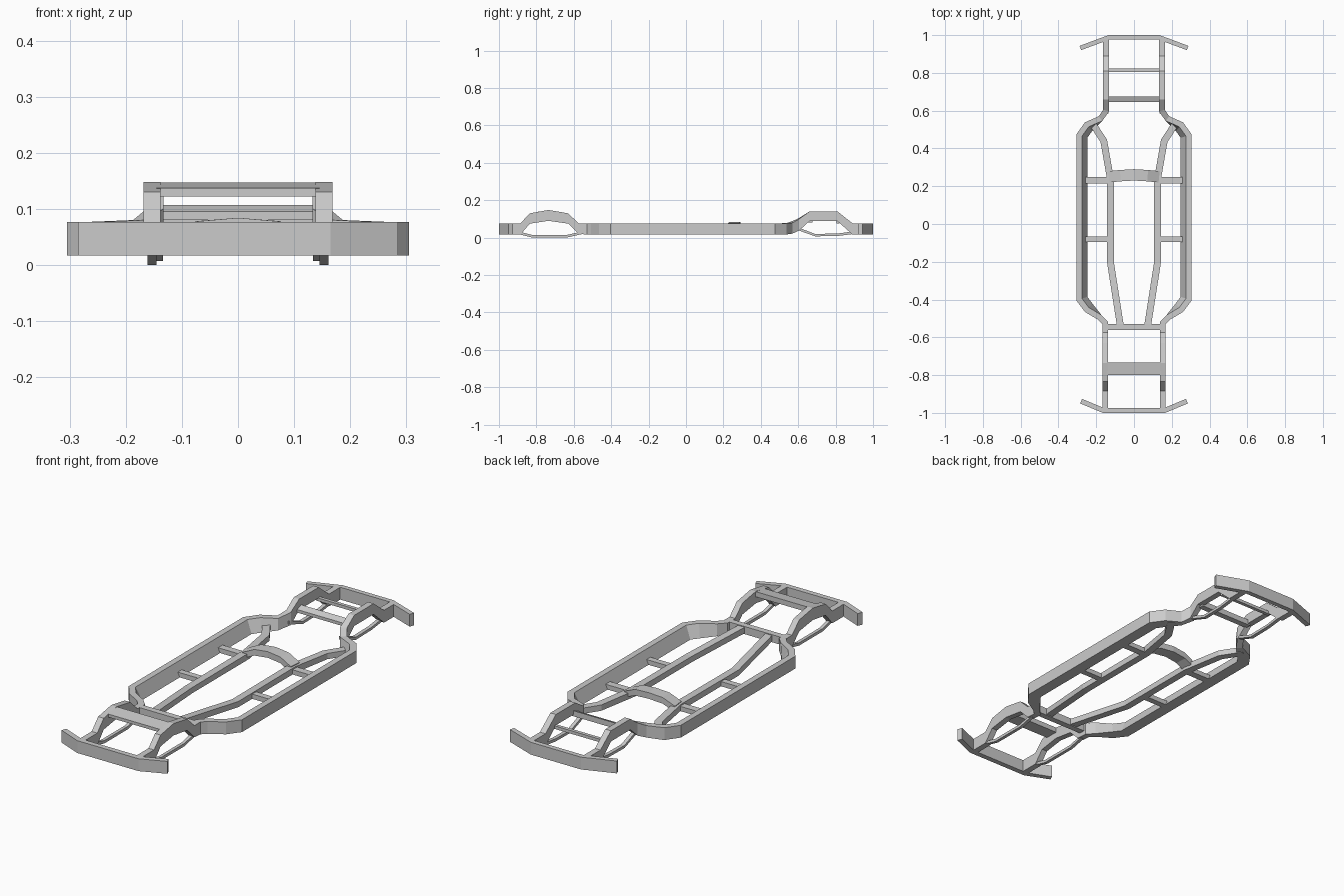
import bpy, bmesh
from mathutils import Vector

if "Cube" in bpy.data.objects:
    bpy.data.objects.remove(bpy.data.objects["Cube"])


def loft(name, stations, width, offset=0.0, flare=0.0, mirror=False):
    """Four-sided beam through (x, y, z_bottom, z_top) stations.
    offset 0 = path is the right-hand edge, 0.5 = path is the centre line.
    flare widens the underside where the beam is far from the centre."""
    bm = bmesh.new()
    pts = [Vector(s[:2]) for s in stations]
    rings = []
    for i, (x, y, zb, zt) in enumerate(stations):
        a = (pts[i] - pts[max(i - 1, 0)]).normalized()
        b = (pts[min(i + 1, len(pts) - 1)] - pts[i]).normalized()
        t = (a + b).normalized()
        n = Vector((-t.y, t.x))
        k = max(t.dot(a if a.length else b), 0.7)
        w = width / k
        wb = w + (flare / k if abs(x) > 0.2 else 0)
        out = pts[i] - n * w * offset
        top, bot = out + n * w, out + n * wb
        rings.append([bm.verts.new(c) for c in (
            (out.x, out.y, zb), (out.x, out.y, zt),
            (top.x, top.y, zt), (bot.x, bot.y, zb))])
    for r, s in zip(rings, rings[1:]):
        for j in range(4):
            k = (j + 1) % 4
            bm.faces.new((r[j], r[k], s[k], s[j]))
    bm.faces.new(rings[0])
    bm.faces.new(rings[-1][::-1])
    bmesh.ops.recalc_face_normals(bm, faces=bm.faces)
    me = bpy.data.meshes.new(name)
    bm.to_mesh(me)
    bm.free()
    ob = bpy.data.objects.new(name, me)
    bpy.context.collection.objects.link(ob)
    if mirror:
        ob.modifiers.new("Mirror", 'MIRROR')
    return ob


def bar(name, x0, x1, y0, y1, zb, zt, slope=0.0, mirror=False):
    """Straight cross bar; slope raises the top of its rear edge."""
    ob = loft(name, [(x0, y0, zb, zt), (x1, y0, zb, zt)], y1 - y0, mirror=mirror)
    for v in ob.data.vertices:
        if v.co.y > (y0 + y1) / 2 and v.co.z > (zb + zt) / 2:
            v.co.z += slope
    return ob


# perimeter rail: front arch, wide rocker, rear arch
B, T = 0.017, 0.077
loft("perimeter_rail", [
    (.168, -.98, B, T), (.168, -.885, B, T), (.168, -.835, .075, .13),
    (.168, -.735, .09, .148), (.168, -.63, .075, .13), (.168, -.575, .02, T),
    (.168, -.53, B, T), (.19, -.507, B, T), (.26, -.465, B, T),
    (.305, -.405, B, T), (.305, .475, B, T), (.26, .538, B, T),
    (.187, .57, .022, .08), (.163, .605, .038, .1), (.163, .66, .088, .14),
    (.163, .81, .088, .14), (.163, .89, B, T), (.163, .98, B, T)],
    .03, flare=.028, mirror=True)

# bumpers
loft("front_bumper", [(-.285, -.95, B, T), (-.165, -1, B, T),
                      (.165, -1, B, T), (.285, -.95, B, T)], .026)
loft("rear_bumper", [(.288, .943, B, T), (.135, 1, B, T),
                     (-.135, 1, B, T), (-.288, .943, B, T)], .024)

# thin lower arms under the arches
loft("front_lower_arm", [(.153, -.9, .02, .034), (.153, -.82, 0, .014),
                         (.153, -.64, 0, .014), (.153, -.56, .018, .032)],
     .016, offset=.5, mirror=True)
loft("rear_lower_arm", [(.143, .585, .045, .06), (.143, .69, .007, .02),
                        (.143, .81, .009, .022), (.143, .9, .02, .034)],
     .018, offset=.5, mirror=True)

# inner floor rails
loft("inner_rail", [(.072, -.54, .045, .074), (.125, -.2, B, .045),
                    (.125, .24, B, .047), (.16, .44, B, .045),
                    (.222, .535, B, .045)], .036, offset=.5, mirror=True)

# arched centre cross member
loft("centre_cross_member", [(-.13, .22, .02, .05), (-.07, .226, .048, .078),
                             (0, .23, .054, .084), (.07, .226, .048, .078),
                             (.13, .22, .02, .05)], .06)

# outriggers joining inner rails to the rocker
bar("rear_outrigger", .125, .265, .215, .25, B, .04, mirror=True)
bar("front_outrigger", .125, .265, -.095, -.065, B, .04, mirror=True)

# cross bars between the rails
bar("front_arch_cross_member", -.145, .145, -.80, -.733, .122, .137, slope=.01)
bar("firewall_cross_member", -.165, .165, -.56, -.53, .04, T)
bar("rear_arch_cross_member", -.145, .145, .645, .675, .08, .095, slope=.012)
bar("rear_thin_bar", -.145, .145, .805, .822, .075, .09)
